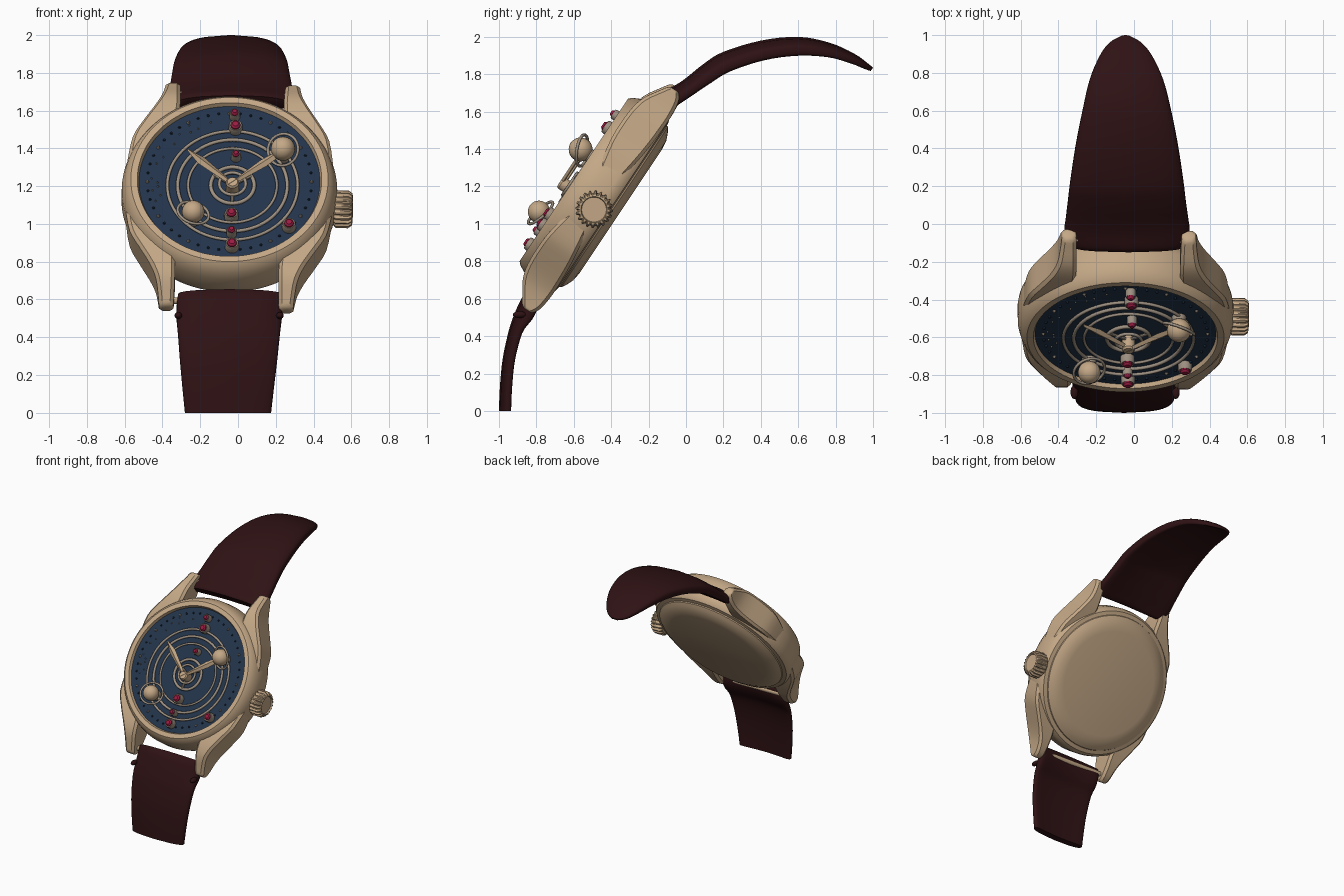
import bpy, bmesh, random
from math import sin, cos, pi, radians, hypot, atan2, copysign
from mathutils import Matrix, Vector

old = bpy.data.objects.get("Cube")
if old:
    bpy.data.objects.remove(old)


def material(name, rgb):
    m = bpy.data.materials.new(name)
    m.use_nodes = True
    m.diffuse_color = (*rgb, 1)
    bsdf = m.node_tree.nodes["Principled BSDF"]
    bsdf.inputs["Base Color"].default_value = (*rgb, 1)
    bsdf.inputs["Roughness"].default_value = 0.5
    return m


GOLD = material("rose gold", (0.55, 0.39, 0.24))
METAL = material("pale metal", (0.34, 0.28, 0.22))
NAVY = material("navy dial", (0.016, 0.034, 0.068))
LEATHER = material("dark red leather", (0.028, 0.006, 0.007))
RUBY = material("ruby", (0.33, 0.012, 0.055))

# Dial frame: local x right, y towards twelve, z out of the dial
DIAL = Matrix.Translation((-0.045, -0.6, 1.235)) @ Matrix.Rotation(radians(56.3), 4, "X")
CASE = DIAL @ Matrix.Rotation(radians(-1.5), 4, "Z")


def at(x, y, z=0.0):
    return DIAL @ Matrix.Translation((x, y, z))


def finish(name, bm, mat, matrix=None, angle=35):
    if matrix is not None:
        bm.transform(matrix)
    bmesh.ops.remove_doubles(bm, verts=bm.verts, dist=1e-5)
    bmesh.ops.recalc_face_normals(bm, faces=bm.faces)
    mesh = bpy.data.meshes.new(name)
    bm.to_mesh(mesh)
    bm.free()
    mesh.materials.append(mat)
    mesh.shade_smooth()
    mesh.set_sharp_from_angle(angle=radians(angle))
    obj = bpy.data.objects.new(name, mesh)
    bpy.context.collection.objects.link(obj)
    return obj


def loft(name, sections, mat, matrix=None, closed=False, angle=35):
    """Skin a list of equal-length point loops."""
    bm = bmesh.new()
    loops = [[bm.verts.new(p) for p in s] for s in sections]
    n = len(loops[0])
    pairs = list(zip(loops, loops[1:]))
    if closed:
        pairs.append((loops[-1], loops[0]))
    else:
        bm.faces.new(loops[0])
        bm.faces.new(loops[-1])
    for a, b in pairs:
        for i in range(n):
            j = (i + 1) % n
            bm.faces.new((a[i], a[j], b[j], b[i]))
    return finish(name, bm, mat, matrix, angle)


def lathe(name, profile, mat, matrix, steps=32, angle=35):
    """Spin an (r, z) profile about local z."""
    bm = bmesh.new()
    verts = [bm.verts.new((r, 0, z)) for r, z in profile]
    edges = [bm.edges.new(p) for p in zip(verts, verts[1:])]
    bmesh.ops.spin(bm, geom=verts + edges, cent=(0, 0, 0), axis=(0, 0, 1),
                   angle=2 * pi, steps=steps, use_duplicate=False)
    return finish(name, bm, mat, matrix, angle)


def ring(name, radius, tube, mat, matrix, steps=72):
    loop = [(radius + tube * cos(k * pi / 4), tube * sin(k * pi / 4)) for k in range(9)]
    return lathe(name, loop, mat, matrix, steps, 80)


def ball(name, radius, mat, matrix):
    arc = [(radius * sin(k * pi / 12), -radius * cos(k * pi / 12)) for k in range(13)]
    return lathe(name, arc, mat, matrix, 28)


def smooth_rows(rows, parts=4):
    """Catmull-Rom curve through rows of numbers."""
    out = []
    last = len(rows) - 1
    for i in range(last):
        a, b, c, d = (Vector(rows[min(max(k, 0), last)]) for k in range(i - 1, i + 3))
        for s in range(parts):
            t = s / parts
            out.append(b + (c - a) * t / 2 + (a * 2 - b * 5 + c * 4 - d) * t * t / 2
                       + (b * 3 - a - c * 3 + d) * t ** 3 / 2)
    return out + [Vector(rows[-1])]


# Case body with bezel and rounded back
lathe("case", [(0, -0.302), (0.40, -0.302), (0.45, -0.295), (0.49, -0.278), (0.515, -0.262),
               (0.518, -0.254), (0.548, -0.248), (0.566, -0.225), (0.572, -0.19), (0.57, -0.1),
               (0.558, -0.055), (0.54, -0.018), (0.522, 0), (0.488, 0), (0.475, -0.032)],
      GOLD, CASE, 96, 30)
lathe("dial", [(0, -0.022), (0.481, -0.022), (0.481, -0.03), (0, -0.03)], NAVY, DIAL, 96)

# Four lugs: stations of (y, inner x, outer x, top, bottom)
LUG = smooth_rows([(0.16, 0.40, 0.545, -0.07, -0.21), (0.30, 0.34, 0.52, -0.045, -0.23),
                   (0.40, 0.29, 0.468, -0.04, -0.24), (0.50, 0.275, 0.41, -0.045, -0.245),
                   (0.58, 0.275, 0.375, -0.066, -0.245), (0.66, 0.277, 0.36, -0.115, -0.235),
                   (0.70, 0.28, 0.355, -0.142, -0.215), (0.71, 0.29, 0.345, -0.16, -0.2)], 3)
for sx, side in ((1, "left"), (-1, "right")):
    for sy, end in ((1, "upper"), (-1, "lower")):
        loops = []
        for y, xi, xo, top, bot in LUG:
            c = 0.018
            outline = [(xi, bot + c), (xi, top - c), (xi + c, top), (xo - c, top),
                       (xo, top - c), (xo, bot + c), (xo - c, bot), (xi + c, bot)]
            loops.append([(sx * x, sy * y, z) for x, z in outline])
        loft(f"{end}_{side}_lug", loops, GOLD, CASE)

# Spring bars holding the strap
for sy, end in ((1, "upper"), (-1, "lower")):
    lathe(end + "_spring_bar", [(0, -0.3), (0.018, -0.3), (0.018, 0.3), (0, 0.3)], GOLD,
          CASE @ Matrix.Translation((0, sy * 0.655, -0.185)) @ Matrix.Rotation(pi / 2, 4, "Y"), 16)

# Fluted crown
CROWN = CASE @ Matrix.Translation((0.55, -0.055, -0.178)) @ Matrix.Rotation(pi / 2, 4, "Y")
teeth = 20
sections = []
for r, z in ((0.082, 0), (0.1, 0.015), (0.1, 0.08), (0.086, 0.1), (0.07, 0.104), (0.066, 0.094), (0.01, 0.094)):
    depth = 0.012 if r > 0.085 else 0
    sections.append([((r - depth * (k % 4 < 2)) * cos(k * pi / 2 / teeth),
                      (r - depth * (k % 4 < 2)) * sin(k * pi / 2 / teeth), z) for k in range(teeth * 4)])
loft("crown", sections, GOLD, CROWN)
lathe("crown_stem", [(0, -0.06), (0.06, -0.06), (0.06, 0.02), (0, 0.02)], GOLD, CROWN, 24)


# Strap halves: stations of (outer y, outer z, inner y, inner z, centre x, half width)
def strap(name, rows):
    loops = []
    for yo, zo, yi, zi, cx, hw in smooth_rows(rows):
        outer, inner = Vector((0, yo, zo)), Vector((0, yi, zi))
        loop = []
        for k in range(32):
            a = 2 * pi * k / 32
            sx = copysign(abs(cos(a)) ** 0.35, cos(a))
            sy = copysign(abs(sin(a)) ** 0.55, sin(a))
            depth = 0.36 * (1 - sy) + 0.28 * sx * sx
            p = outer.lerp(inner, depth)
            loop.append((cx + hw * sx, p.y, p.z))
        loops.append(loop)
    return loft(name, loops, LEATHER, angle=50)


strap("upper_strap", [
    (-0.15, 1.68, -0.10, 1.61, -0.03, 0.29), (-0.13, 1.705, -0.07, 1.60, -0.035, 0.315),
    (-0.06, 1.74, -0.02, 1.635, -0.037, 0.332), (0, 1.78, 0.04, 1.675, -0.037, 0.325),
    (0.1, 1.86, 0.14, 1.74, -0.038, 0.312), (0.2, 1.92, 0.24, 1.80, -0.038, 0.3),
    (0.4, 1.98, 0.42, 1.86, -0.038, 0.272), (0.6, 2.0, 0.6, 1.885, -0.038, 0.235),
    (0.77, 1.968, 0.76, 1.88, -0.04, 0.195), (0.9, 1.91, 0.88, 1.85, -0.043, 0.14),
    (0.97, 1.86, 0.95, 1.825, -0.045, 0.085), (1.0, 1.835, 0.985, 1.815, -0.045, 0.025)])
strap("lower_strap", [
    (-0.83, 0.655, -0.79, 0.61, -0.045, 0.272), (-0.865, 0.625, -0.78, 0.57, -0.045, 0.278),
    (-0.895, 0.57, -0.785, 0.53, -0.045, 0.28), (-0.925, 0.5, -0.81, 0.485, -0.047, 0.278),
    (-0.95, 0.42, -0.865, 0.415, -0.048, 0.27), (-0.98, 0.28, -0.905, 0.27, -0.05, 0.257),
    (-0.995, 0.13, -0.92, 0.13, -0.052, 0.242), (-1.0, 0, -0.926, 0, -0.053, 0.228)])
for x, side in ((0.222, "left"), (-0.316, "right")):
    ball(side + "_edge_stitch", 0.02, LEATHER,
         Matrix.Translation((x, -0.89, 0.515)) @ Matrix.Diagonal((1, 1.8, 0.9, 1)))

# Orbit rings and central cage
HX, HY = 0.016, -0.03
for i, (r, tube) in enumerate(((0.345, 0.009), (0.29, 0.01), (0.235, 0.008))):
    ring(f"orbit_ring_{i + 1}", r, tube, METAL, at(HX, HY, -0.012))
ring("cage_outer_ring", 0.115, 0.011, METAL, at(HX, HY, -0.01))
ring("cage_inner_ring", 0.07, 0.009, METAL, at(HX, HY, 0.005))
for k in range(3):
    spoke = at(HX, HY, -0.005) @ Matrix.Rotation(k * 2 * pi / 3 + 0.5, 4, "Z")
    lathe(f"cage_spoke_{k + 1}", [(0, 0.02), (0.009, 0.02), (0.009, 0.115), (0, 0.115)],
          METAL, spoke @ Matrix.Rotation(pi / 2, 4, "Y"), 8)
lathe("hand_hub", [(0, -0.022), (0.035, -0.022), (0.035, 0.045), (0.027, 0.055), (0, 0.055)],
      GOLD, at(HX, HY - 0.02), 28)


# Hands: ridged tapering blades
def hand(name, tx, ty, z, tip):
    length = hypot(tx - HX, ty - HY + 0.02)
    sections = [[(f * length, -w, 0), (f * length, 0, 0.014), (f * length, w, 0), (f * length, 0, -0.005)]
                for f, w in ((-0.1, 0.012), (0.1, 0.012), (0.7, 0.025), (1, tip))]
    loft(name, sections, GOLD, at(HX, HY - 0.02, z) @ Matrix.Rotation(
        atan2(ty - HY + 0.02, tx - HX), 4, "Z"), angle=20)


hand("hour_hand", -0.22, 0.165, 0.03, 0.003)
hand("minute_hand", 0.25, 0.13, 0.042, 0.018)

# Two ringed planets on posts
for i, (x, y, r, ry, rx) in enumerate(((0.283, 0.156, 0.064, -20, 25), (-0.192, -0.245, 0.06, 15, -15))):
    ball(f"planet_{i + 1}", r, GOLD, at(x, y, 0.06))
    tilt = Matrix.Rotation(radians(rx), 4, "X") @ Matrix.Rotation(radians(ry), 4, "Y")
    ring(f"planet_ring_{i + 1}", 0.085, 0.008, METAL, at(x, y, 0.05) @ tilt, 40)
    lathe(f"planet_post_{i + 1}", [(0, -0.025), (0.04, -0.025), (0.03, 0.04), (0, 0.04)],
          METAL, at(x, y), 20)

# Rubies in round settings
for i, (x, y, r) in enumerate(((0.028, 0.412, 0.026), (0.032, 0.332, 0.035), (0.034, 0.15, 0.025),
                               (0.01, -0.225, 0.035), (0.011, -0.333, 0.025), (0.013, -0.417, 0.034),
                               (0.315, -0.292, 0.034))):
    lathe(f"gem_setting_{i + 1}", [(0, -0.025), (r * 1.08, -0.025), (r * 1.08, 0.012), (r * 0.95, 0.022),
                                   (r * 0.76, 0.018), (0, 0.018)], METAL, at(x, y), 24)
    lathe(f"ruby_{i + 1}", [(r * 0.78, 0.016), (r * 0.74, 0.026), (r * 0.45, 0.036), (0, 0.036)],
          RUBY, at(x, y), 10, 5)

# Minute studs and scattered stars
for k in range(48):
    a = 2 * pi * k / 48
    big = k % 4 == 0
    lathe(f"minute_stud_{k + 1}", [(0.011 if big else 0.008, -0.023), (0.005, -0.012), (0, -0.01)],
          METAL if big else NAVY, at(0.435 * cos(a), 0.435 * sin(a)), 6)
random.seed(4)
for k in range(14):
    a, r = random.uniform(1.7, 3.6), random.uniform(0.37, 0.42)
    lathe(f"star_{k + 1}", [(0.006, -0.023), (0, -0.012)], METAL, at(r * cos(a), r * sin(a)), 5)
